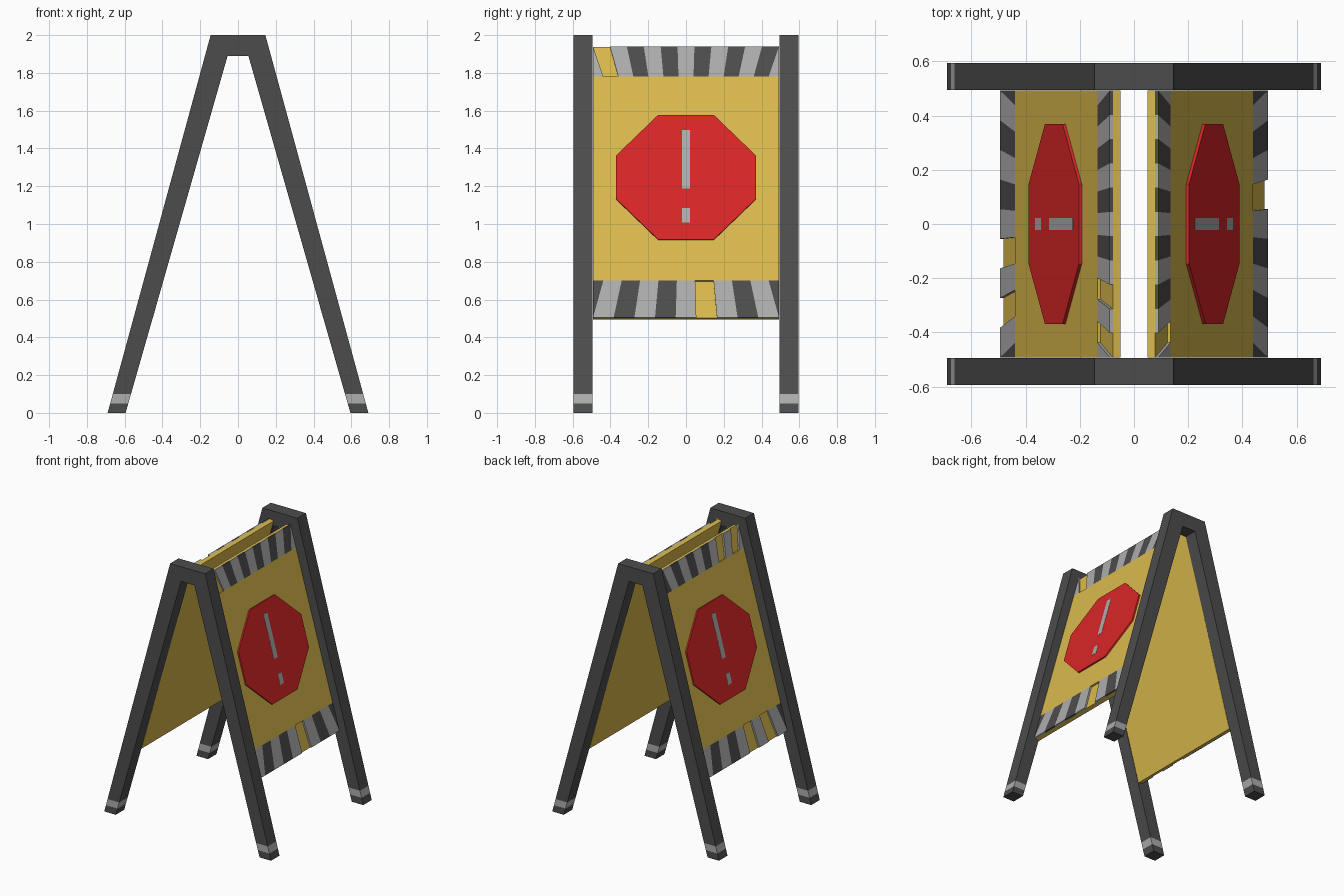
import bpy, bmesh
from mathutils import Vector

cube = bpy.data.objects.get("Cube")
if cube:
    bpy.data.objects.remove(cube, do_unlink=True)


def material(name, rgb):
    m = bpy.data.materials.new(name)
    m.use_nodes = True
    m.diffuse_color = (*rgb, 1)
    m.node_tree.nodes["Principled BSDF"].inputs["Base Color"].default_value = (*rgb, 1)
    return m


YELLOW, RED, LIGHT, DARK = range(4)
MATS = [material("sign yellow", (0.70, 0.49, 0.073)),
        material("warning red", (0.70, 0.019, 0.02)),
        material("light grey", (0.42, 0.42, 0.42)),
        material("dark grey", (0.073, 0.073, 0.073))]


def sheet(name, faces, thickness):
    """Flat sheet of (points, colour) faces, thickened evenly both ways."""
    bm = bmesh.new()
    for points, colour in faces:
        bm.faces.new([bm.verts.new(p) for p in points]).material_index = colour
    bmesh.ops.remove_doubles(bm, verts=bm.verts, dist=0.0005)
    me = bpy.data.meshes.new(name)
    bm.to_mesh(me)
    bm.free()
    for m in MATS:
        me.materials.append(m)
    ob = bpy.data.objects.new(name, me)
    bpy.context.collection.objects.link(ob)
    mod = ob.modifiers.new("thickness", 'SOLIDIFY')
    mod.thickness = thickness
    mod.offset = 0
    return ob


# A-frames: two splayed legs with banded feet, joined at the top
JOIN, TOP = 1.89, 2.0


def outer(z):
    return 0.69 - 0.2725 * z


def inner(z):
    return 0.595 - 0.2857 * z


def a_frame(name, y):
    faces = []
    levels = [0, 0.05, 0.10, JOIN]
    for a, b, colour in zip(levels, levels[1:], (DARK, LIGHT, DARK)):
        leg = [(inner(a), y, a), (outer(a), y, a), (outer(b), y, b), (inner(b), y, b)]
        faces.append((leg, colour))
        faces.append(([(-x, py, z) for x, py, z in reversed(leg)], colour))
    right = [(inner(JOIN), y, JOIN), (outer(JOIN), y, JOIN), (outer(TOP), y, TOP)]
    faces.append((right + [(-x, py, z) for x, py, z in reversed(right)], DARK))
    sheet(name, faces, 0.10)


a_frame("front_frame", -0.545)
a_frame("back_frame", 0.545)

# Sloping panels
HALF, LOW, HIGH = 0.492, 0.505, 1.94
BAND_LOW, BAND_HIGH = 0.70, 1.78
SLOPE = 0.2815
NORMAL = Vector((1, 0, SLOPE)).normalized()
SKIN, BOARD = 0.012, 0.042


def panel(label, side, bare_top, bare_bottom):
    def layer(name, shapes, near, far):
        """Shapes in (y, z) on the panel, filling depths near to far below its face."""
        depth = (near + far) / 2
        faces = []
        for shape, colour in shapes:
            pts = [Vector((0.09 + (HIGH - z) * SLOPE, y, z)) - NORMAL * depth for y, z in shape]
            faces.append(([(side * p.x, p.y, p.z) for p in pts], colour))
        sheet(f"{label}_{name}", faces, far - near)

    def rect(y, z0, z1, colour):
        return ([(-y, z0), (y, z0), (y, z1), (-y, z1)], colour)

    def stripes(name, edge, inside, count, dark_parity, bare):
        """Fanned stripes, narrower towards the panel middle; bare ones show the board."""
        shapes = []
        for i in range(-1, count + 1):
            a, b = (HALF * (2 * k / count - 1) for k in (i, i + 1))
            colour = DARK if i % 2 == dark_parity else LIGHT
            if i == -1:
                shape = [(b, edge), (b * 0.89, inside), (b, inside)]
            elif i == count:
                shape = [(a, edge), (a, inside), (a * 0.89, inside)]
            else:
                shape = [(a, edge), (b, edge), (b * 0.89, inside), (a * 0.89, inside)]
            if i not in bare:
                shapes.append((shape, colour))
        layer(name, shapes, 0, SKIN)

    layer("board", [rect(HALF, LOW, HIGH, YELLOW)], SKIN, BOARD)
    layer("face", [rect(HALF, BAND_LOW, BAND_HIGH, YELLOW)], 0, SKIN)
    stripes("top_stripes", HIGH, BAND_HIGH, 11, 0, bare_top)
    stripes("bottom_stripes", LOW, BAND_LOW, 9, 1, bare_bottom)

    # Octagonal warning plate with its mark
    octagon = [(-0.147, 0.915), (0.147, 0.915), (0.37, 1.13), (0.37, 1.36),
               (0.147, 1.575), (-0.147, 1.575), (-0.37, 1.36), (-0.37, 1.13)]
    layer("octagon", [(octagon, RED)], -0.011, 0)
    layer("mark_bar", [rect(0.022, 1.185, 1.495, LIGHT)], -0.0125, -0.010)
    layer("mark_dot", [rect(0.022, 1.005, 1.08, LIGHT)], -0.0125, -0.010)


panel("left_panel", 1, {0}, {5})
panel("right_panel", -1, {0, 2}, {1, 3})
